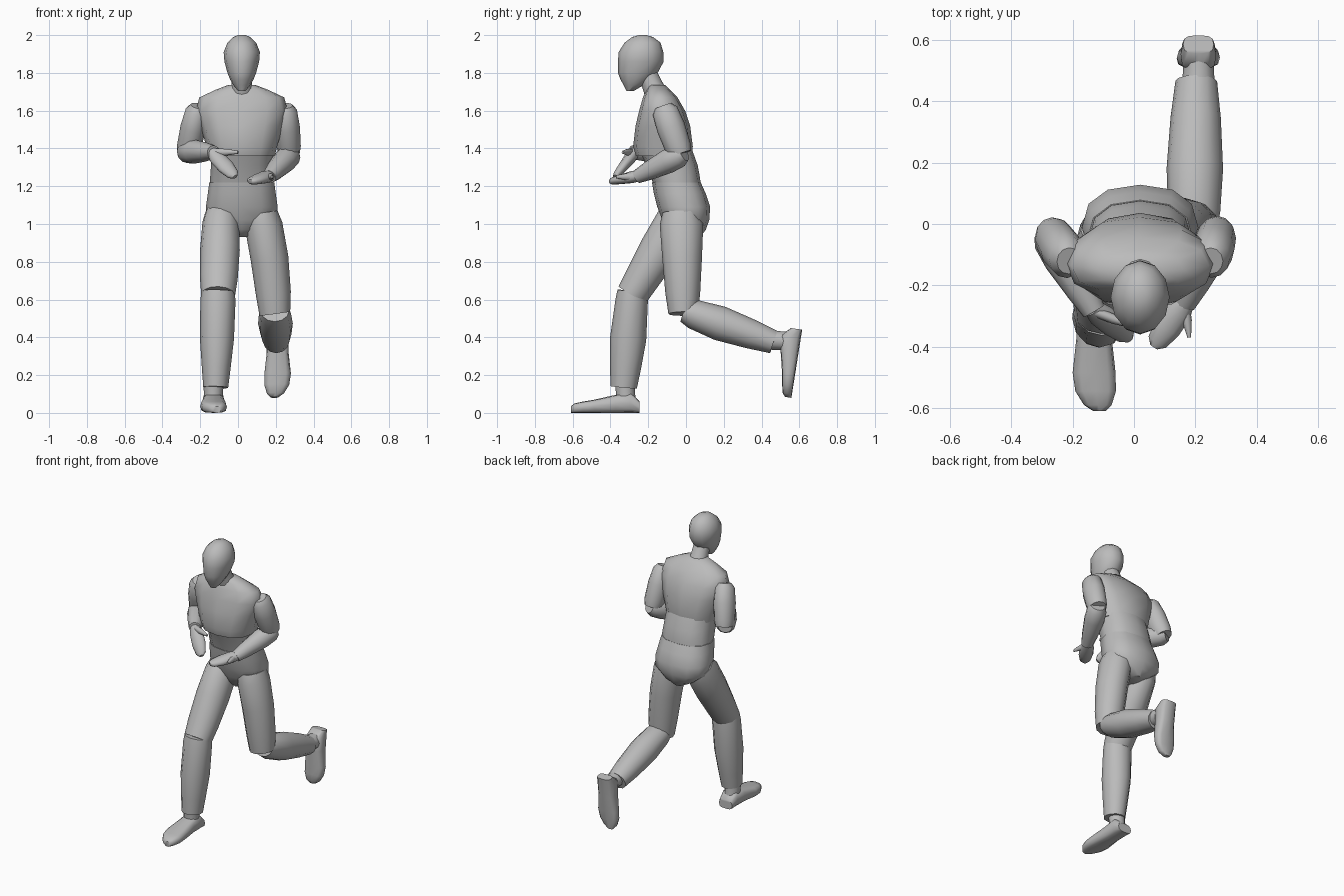
import bpy, bmesh, math
from mathutils import Vector, Matrix

cube = bpy.data.objects.get("Cube")
if cube:
    bpy.data.objects.remove(cube, do_unlink=True)

# One plain colour for the whole figure
grey = bpy.data.materials.new("plain_grey")
grey.use_nodes = True
COLOUR = (0.5, 0.5, 0.5, 1)
grey.diffuse_color = COLOUR
grey.node_tree.nodes["Principled BSDF"].inputs["Base Color"].default_value = COLOUR

SIDES = 12
CENTRE = 0.02  # body's middle in x


def unit_ring(power):
    """Rounded-square outline; a power of 1 gives a circle."""
    def soft(v):
        return math.copysign(abs(v) ** power, v)
    angles = [2 * math.pi * i / SIDES for i in range(SIDES)]
    return [(soft(math.cos(a)), soft(math.sin(a))) for a in angles]


def loft(name, rings, matrix=None):
    """Skin rings of points into a closed, smooth-shaded part."""
    bm = bmesh.new()
    loops = [[bm.verts.new(p) for p in ring] for ring in rings]
    for a, b in zip(loops, loops[1:]):
        for i in range(SIDES):
            j = (i + 1) % SIDES
            bm.faces.new((a[i], a[j], b[j], b[i]))
    bm.faces.new(loops[0])
    bm.faces.new(loops[-1])
    if matrix:
        bm.transform(matrix)
    bmesh.ops.recalc_face_normals(bm, faces=bm.faces)
    mesh = bpy.data.meshes.new(name)
    bm.to_mesh(mesh)
    bm.free()
    mesh.materials.append(grey)
    obj = bpy.data.objects.new(name, mesh)
    bpy.context.collection.objects.link(obj)
    bpy.ops.object.select_all(action='DESELECT')
    obj.select_set(True)
    bpy.context.view_layer.objects.active = obj
    bpy.ops.object.shade_smooth_by_angle(angle=math.radians(50))
    return obj


def trunk(name, levels, power=0.85):
    """Level rings, each given as height, front y, back y, half width."""
    rings = []
    for z, front, back, half in levels:
        mid, depth = (front + back) / 2, (back - front) / 2
        rings.append([(CENTRE + half * u, mid + depth * v, z) for u, v in unit_ring(power)])
    return loft(name, rings)


def limb(name, start, end, profile, bow=(0, 0, 0), power=1):
    """Tube from start to end; profile holds fraction, half width, half depth."""
    start, end, bow = Vector(start), Vector(end), Vector(bow)
    axis = (end - start).normalized()
    side = Vector((1, 0, 0))
    side = (side - axis * side.dot(axis)).normalized()
    across = axis.cross(side)
    rings = []
    for t, wide, deep in profile:
        mid = start.lerp(end, t) + bow * math.sin(math.pi * t)
        rings.append([mid + side * (wide * u) + across * (deep * v) for u, v in unit_ring(power)])
    return loft(name, rings)


def foot(side, heel, tilt, inward):
    """Foot with its heel at the given point, toe along -y before tilting."""
    place = Matrix.Translation(heel) @ Matrix.Rotation(math.radians(tilt), 4, 'X')
    sections = [(0, 0, .05, .06), (-.05, 0, .058, .11), (-.13, 0, .058, .095),
                (-.24, 0, .07, .07), (-.3, .005, .066, .06), (-.345, .012, .045, .05),
                (-.365, .018, .02, .035)]
    rings = [[(inward * dx + w * u, y, h * (1 + v) / 2) for u, v in unit_ring(0.65)]
             for y, dx, w, h in sections]
    loft(side + "_foot", rings, place)
    ankle = limb(side + "_ankle", (0, -.07, .03), (0, -.08, .17),
                 [(0, .05, .055), (.5, .05, .05), (1, .055, .052)])
    ankle.data.transform(place)


# Head and neck
trunk("head", [(1.705, -.315, -.275, .02), (1.735, -.33, -.225, .045),
               (1.765, -.347, -.185, .062), (1.80, -.36, -.15, .076),
               (1.86, -.36, -.118, .092), (1.91, -.357, -.12, .096),
               (1.96, -.325, -.135, .076), (1.99, -.285, -.175, .045),
               (2.0, -.25, -.21, .02)], power=1)
limb("neck", (CENTRE, -.15, 1.67), (CENTRE, -.215, 1.82), [(0, .075, .065), (.4, .055, .055), (1, .05, .05)])

# Torso
trunk("chest", [(1.36, -.265, .03, .175), (1.41, -.28, .036, .187),
                (1.52, -.267, .022, .22), (1.6, -.248, -.005, .243),
                (1.67, -.228, -.045, .225), (1.71, -.21, -.085, .14),
                (1.735, -.195, -.11, .075)])
trunk("abdomen", [(1.19, -.165, .078, .168), (1.24, -.183, .075, .168),
                  (1.31, -.21, .062, .163), (1.4, -.25, .03, .165)])
trunk("pelvis", [(1.22, -.18, .078, .172), (1.16, -.17, .105, .18),
                 (1.09, -.152, .128, .19), (1.02, -.125, .123, .185),
                 (.97, -.1, .105, .12), (.93, -.06, .075, .04)])

# Legs
limb("right_thigh", (-.088, -.02, 1.06), (-.105, -.285, .625),
     [(0, .085, .09), (.12, .098, .112), (.45, .105, .108), (.8, .1, .093), (1, .09, .085)])
limb("right_shin", (-.105, -.283, .645), (-.118, -.33, .135),
     [(0, .088, .08), (.1, .093, .086), (.5, .09, .096), (.8, .076, .082), (1, .066, .07)])
limb("left_thigh", (.122, -.025, 1.06), (.195, -.015, .525),
     [(0, .088, .1), (.12, .1, .115), (.45, .1, .105), (.8, .093, .092), (1, .082, .078)], bow=(.012, 0, 0))
limb("left_shin", (.195, -.01, .54), (.203, .465, .375),
     [(0, .075, .06), (.1, .085, .078), (.4, .092, .092), (.75, .082, .078), (1, .068, .062)])
foot("right", (-.13, -.245, 0), 0, 1)
foot("left", (.21, .615, .44), 81, -1)

# Arms
UPPER = [(0, .04, .045), (.1, .06, .068), (.45, .068, .076), (.85, .064, .07), (1, .055, .06)]
FORE = [(0, .045, .045), (.1, .062, .062), (.35, .064, .064), (.75, .05, .05), (1, .038, .036)]
HAND = [(0, .03, .03), (.25, .045, .032), (.6, .046, .026), (.9, .034, .02), (1, .015, .012)]
THUMB = [(0, .016, .02), (.5, .016, .018), (1, .006, .008)]
arms = {
    "right": [(-.212, -.12, 1.625), (-.268, -.035, 1.37), (-.285, -.02, 1.385),
              (-.13, -.285, 1.38), (-.015, -.375, 1.25), (0, -.335, 1.38)],
    "left": [(.25, -.12, 1.625), (.272, -.03, 1.37), (.285, -.01, 1.375),
             (.165, -.26, 1.25), (.065, -.4, 1.225), (.18, -.37, 1.25)],
}
for side, (shoulder, elbow, fore, wrist, fingers, thumb) in arms.items():
    limb(side + "_upper_arm", shoulder, elbow, UPPER)
    limb(side + "_forearm", fore, wrist, FORE)
    limb(side + "_hand", Vector(wrist).lerp(Vector(fore), .05), fingers, HAND)
    limb(side + "_thumb", wrist, thumb, THUMB)
